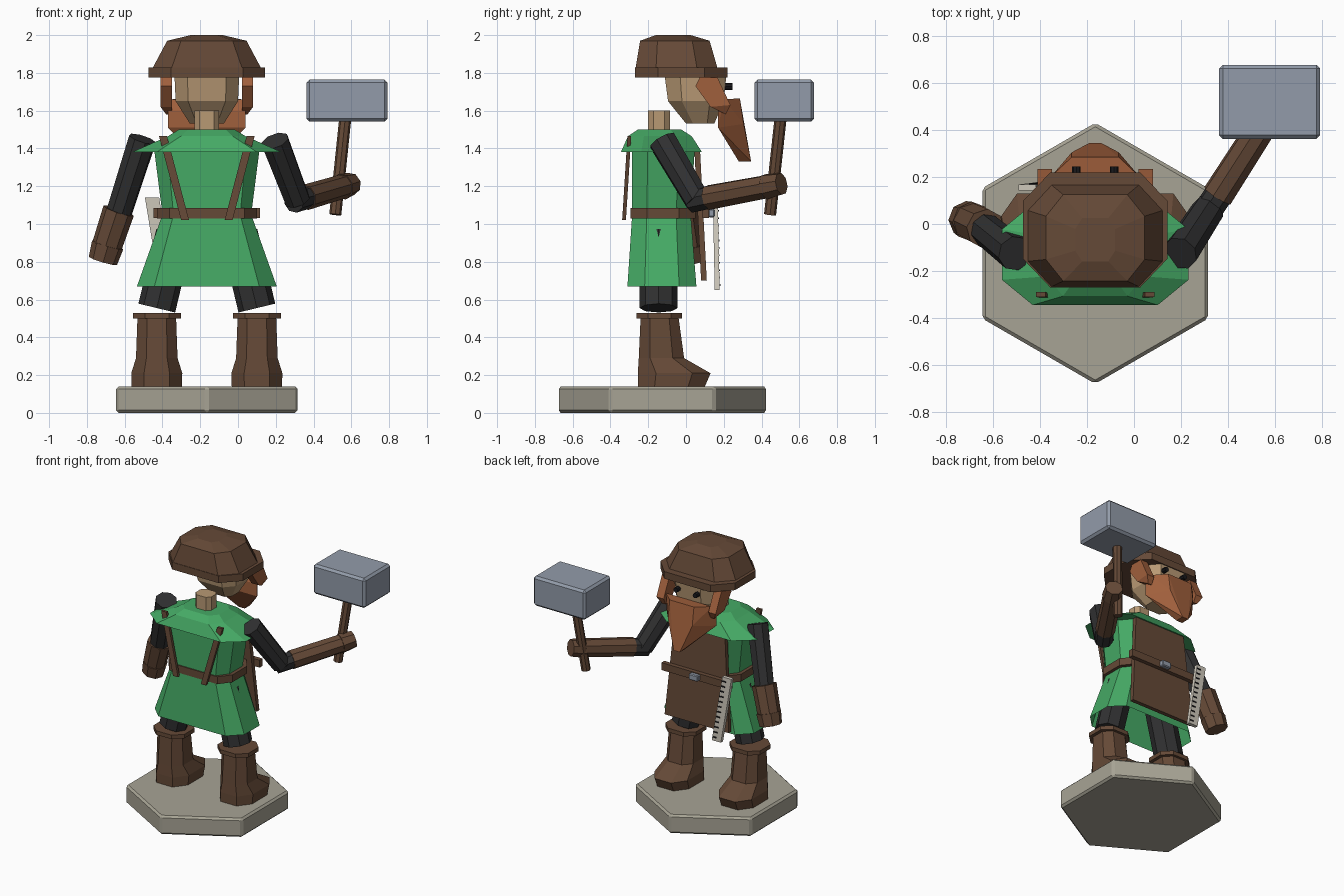
import bpy, bmesh
from mathutils import Vector

old = bpy.data.objects.get("Cube")
if old:
    bpy.data.objects.remove(old)

CX = -0.165  # centre line of the figure


def material(name, r, g, b):
    m = bpy.data.materials.new(name)
    m.use_nodes = True
    m.diffuse_color = (r, g, b, 1)
    m.node_tree.nodes["Principled BSDF"].inputs["Base Color"].default_value = (r, g, b, 1)
    return m


leather = material("brown leather", 0.13, 0.067, 0.038)
cloth = material("green cloth", 0.06, 0.4, 0.13)
hair = material("ginger hair", 0.35, 0.115, 0.045)
steel = material("grey steel", 0.29, 0.33, 0.40)
stone = material("pale stone", 0.39, 0.37, 0.30)
skin = material("tan skin", 0.48, 0.32, 0.175)
sleeve_black = material("charcoal cloth", 0.03, 0.03, 0.031)
ivory = material("ivory", 0.62, 0.58, 0.50)
dark = material("near black", 0.01, 0.01, 0.012)


def finish(name, bm, mat, bevel=0):
    bmesh.ops.recalc_face_normals(bm, faces=bm.faces)
    me = bpy.data.meshes.new(name)
    bm.to_mesh(me)
    bm.free()
    me.materials.append(mat)
    ob = bpy.data.objects.new(name, me)
    bpy.context.collection.objects.link(ob)
    if bevel:
        mod = ob.modifiers.new("bevel", "BEVEL")
        mod.width, mod.segments = bevel, 1
    return ob


def loft(name, mat, rings, cx=CX, fx=0.6, fy=0.5, bottom=True):
    """Stack of eight-sided rings: (z, back y, front y, half width)."""
    bm = bmesh.new()
    loops = []
    for z, y0, y1, hx in rings:
        cy, hy = (y0 + y1) / 2, (y1 - y0) / 2
        half = [(fx, -1), (1, -fy), (1, fy), (fx, 1)]
        corners = half + [(-u, -v) for u, v in half]
        loops.append([bm.verts.new((cx + hx * u, cy + hy * v, z)) for u, v in corners])
    for a, b in zip(loops, loops[1:]):
        for i in range(8):
            j = (i + 1) % 8
            bm.faces.new((a[i], a[j], b[j], b[i]))
    bm.faces.new(loops[-1])
    if bottom:
        bm.faces.new(loops[0])
    return finish(name, bm, mat)


def rod(name, mat, a, b, r1, r2=None, sides=8, bevel=0):
    a, b = Vector(a), Vector(b)
    bm = bmesh.new()
    bmesh.ops.create_cone(bm, cap_ends=True, segments=sides, radius1=r1,
                          radius2=r2 or r1, depth=(b - a).length)
    bm.transform(Vector((0, 0, 1)).rotation_difference(b - a).to_matrix().to_4x4())
    bmesh.ops.translate(bm, verts=bm.verts, vec=(a + b) / 2)
    return finish(name, bm, mat, bevel)


def box(name, mat, centre, size, bevel=0):
    bm = bmesh.new()
    bmesh.ops.create_cube(bm, size=1)
    bmesh.ops.scale(bm, verts=bm.verts, vec=size)
    bmesh.ops.translate(bm, verts=bm.verts, vec=centre)
    return finish(name, bm, mat, bevel)


def hull(name, mat, points):
    bm = bmesh.new()
    for p in points:
        bm.verts.new(p)
    bmesh.ops.convex_hull(bm, input=bm.verts)
    return finish(name, bm, mat)


def plank(name, mat, a, b, w1, w2, thick):
    """Flat board from a to b, facing front and back."""
    return hull(name, mat, [(p[0] + s * w / 2, p[1] + t * thick / 2, p[2])
                            for p, w in ((a, w1), (b, w2)) for s in (-1, 1) for t in (-1, 1)])


# Hexagonal stand
rod("stand", stone, (CX, -0.125, 0), (CX, -0.125, 0.14), 0.555, sides=6, bevel=0.014)

# Legs, boots, sideburns, eyes and back straps, one on each side
for side, s in (("left", 1), ("right", -1)):
    bx = CX + s * 0.265
    loft(side + "_boot", leather, [(0.14, -0.255, 0.10, 0.133), (0.21, -0.255, 0.13, 0.135),
                                   (0.29, -0.25, -0.01, 0.11), (0.51, -0.24, -0.04, 0.102)],
         cx=bx, fx=0.5)
    loft(side + "_boot_cuff", leather, [(0.50, -0.262, -0.02, 0.127), (0.53, -0.262, -0.02, 0.127)],
         cx=bx, fx=0.5)
    rod(side + "_leg", sleeve_black, (bx, -0.145, 0.555), (CX + s * 0.17, -0.145, 0.95), 0.1)
    plank(side + "_back_strap", leather, (CX + s * 0.115, -0.328, 1.02),
          (CX + s * 0.232, -0.300, 1.465), 0.042, 0.042, 0.02)
    rod(side + "_eye", dark, (CX + s * 0.08, 0.18, 1.728), (CX + s * 0.08, 0.245, 1.728), 0.018)
    outline = [(0.05, 1.73), (0.08, 1.79), (0.16, 1.79), (0.235, 1.63), (0.21, 1.58), (0.13, 1.62)]
    hull(side + "_sideburn", hair,
         [(CX + s * x, y, z) for y, z in outline for x in (0.185, 0.245 if z > 1.6 else 0.215)])

# Tunic, open below, and its shoulder cape
loft("tunic", cloth, [(0.67, -0.31, 0.055, 0.37), (1.05, -0.285, 0.025, 0.235),
                      (1.38, -0.285, 0.045, 0.277), (1.44, -0.26, 0.02, 0.22)],
     fx=0.75, bottom=False)
loft("shoulder_cape", cloth, [(1.38, -0.345, 0.085, 0.397), (1.465, -0.307, 0.03, 0.205),
                              (1.50, -0.255, -0.025, 0.148)], fx=0.67)

# Apron, belt and buckle
plank("apron", leather, (CX, 0.095, 0.70), (CX, 0.06, 1.38), 0.53, 0.42, 0.03)
loft("belt", leather, [(1.03, -0.293, 0.05, 0.265), (1.085, -0.293, 0.05, 0.265)], fx=0.75)
box("belt_front", leather, (CX, 0.105, 1.058), (0.565, 0.035, 0.055))
box("buckle", steel, (CX, 0.135, 1.058), (0.075, 0.035, 0.045), 0.006)

# Measuring rule with tick plates
low, high = Vector((-0.375, 0.165, 0.65)), Vector((-0.455, 0.155, 1.14))
plank("rule", ivory, low, high, 0.075, 0.075, 0.026)
for i in range(12):
    p = low.lerp(high, (i + 0.7) / 12.5)
    box("rule_tick", dark, (p.x + 0.018, p.y + 0.014, p.z), (0.032, 0.006, 0.009))

# Neck and head
loft("neck", skin, [(1.45, -0.2, -0.085, 0.065), (1.60, -0.2, -0.085, 0.065)])
loft("head", skin, [(1.532, 0.0, 0.15, 0.09), (1.65, -0.095, 0.20, 0.165),
                    (1.80, -0.115, 0.215, 0.172)])

# Beard wrapping the lower face to a point
half_beard = [(0.205, 0.17, 1.60), (0.19, 0.2, 1.66), (0.10, 0.285, 1.665), (0.205, 0.17, 1.51),
              (0.10, 0.305, 1.53), (0.025, 0.345, 1.33), (0.025, 0.28, 1.33)]
hull("beard", hair, [(CX + s * x, y, z) for x, y, z in half_beard for s in (-1, 1)])

# Cap with a brim
loft("cap_brim", leather, [(1.775, -0.27, 0.22, 0.308), (1.828, -0.27, 0.22, 0.308)], fx=0.62)
loft("cap_crown", leather, [(1.82, -0.268, 0.168, 0.29), (1.97, -0.243, 0.125, 0.21),
                            (2.0, -0.16, 0.025, 0.085)], fx=0.65)

# Right arm hanging at the side
rod("right_sleeve", sleeve_black, (-0.505, -0.125, 1.45), (-0.63, -0.025, 1.06), 0.076, 0.07)
rod("right_glove", leather, (-0.632, -0.02, 1.07), (-0.695, 0.01, 0.88), 0.085, 0.08)
rod("right_hand", leather, (-0.69, 0.01, 0.89), (-0.715, 0.02, 0.805), 0.086, 0.078)

# Left arm reaching forward
elbow = Vector((0.315, 0.06, 1.125))
rod("left_upper_sleeve", sleeve_black, (0.195, -0.125, 1.44), elbow, 0.077, 0.07)
rod("left_lower_sleeve", sleeve_black, elbow - Vector((0.02, 0.03, 0.005)), (0.39, 0.17, 1.15), 0.062)
rod("left_glove", leather, (0.355, 0.12, 1.14), (0.56, 0.44, 1.2), 0.068, 0.064)
rod("left_hand", leather, (0.55, 0.425, 1.197), (0.6, 0.505, 1.213), 0.07, 0.06)

# Hammer
rod("hammer_handle", leather, (0.515, 0.445, 1.05), (0.572, 0.505, 1.60), 0.032)
box("hammer_head", steel, (0.577, 0.52, 1.653), (0.43, 0.315, 0.222), 0.016)
